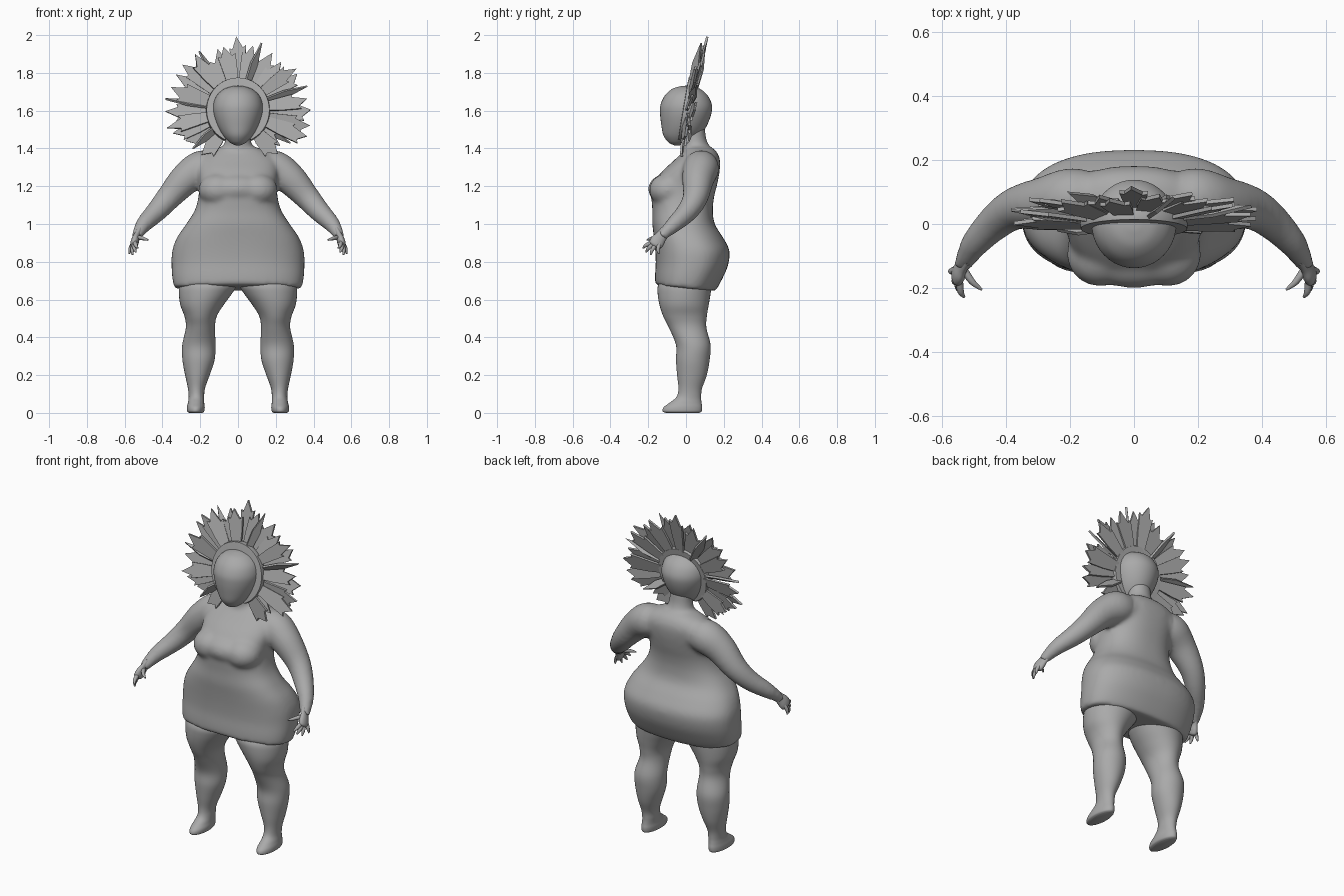
import bpy, bmesh, math, random
from mathutils import Vector, Matrix

if "Cube" in bpy.data.objects:
    bpy.data.objects.remove(bpy.data.objects["Cube"])

random.seed(5)
grey = bpy.data.materials.new("plain_grey")
grey.diffuse_color = (0.4, 0.4, 0.4, 1)
grey.use_nodes = True
grey.node_tree.nodes["Principled BSDF"].inputs["Base Color"].default_value = grey.diffuse_color


def spline(rows, sub=5):
    """Catmull-Rom interpolation of equal-length number rows."""
    out = []
    for i in range(len(rows) - 1):
        p = [rows[max(0, min(len(rows) - 1, i + k))] for k in (-1, 0, 1, 2)]
        for s in range(sub):
            t = s / sub
            out.append([0.5 * (2 * b + (c - a) * t + (2 * a - 5 * b + 4 * c - d) * t * t
                               + (3 * b - a - 3 * c + d) * t ** 3) for a, b, c, d in zip(*p)])
    return out + [list(rows[-1])]


def skin(bm, rings):
    """Bridge rings of points into a closed tube."""
    vs = [[bm.verts.new(p) for p in r] for r in rings]
    n = len(vs[0])
    for a, b in zip(vs, vs[1:]):
        for i in range(n):
            bm.faces.new((a[i], a[(i + 1) % n], b[(i + 1) % n], b[i]))
    bm.faces.new(vs[0][::-1])
    bm.faces.new(vs[-1])


def stack(bm, rows, n=40, power=2.0, tilt=None):
    """Horizontal sections: (z, centre x, half width, front y, back y)."""
    rings = []
    for z, cx, rx, yf, yb in spline(rows):
        ring = []
        for i in range(n):
            a = 2 * math.pi * i / n
            c, s = math.cos(a), math.sin(a)
            x = cx + rx * math.copysign(abs(c) ** (2 / power), c)
            y = (yf + yb) / 2 + (yb - yf) / 2 * math.copysign(abs(s) ** (2 / power), s)
            ring.append((x, y, z + (tilt(z, y) if tilt else 0)))
        rings.append(ring)
    skin(bm, rings)


def tube(bm, rows, sx=1, n=20, flat=1.0):
    """Round tube through (x, y, z, radius)."""
    pts = spline(rows)
    rings = []
    for i, p in enumerate(pts):
        t = (Vector(pts[min(i + 1, len(pts) - 1)][:3]) - Vector(pts[max(i - 1, 0)][:3])).normalized()
        u = Vector((1, 0, 0))
        u = (u - u.dot(t) * t).normalized()
        v = t.cross(u)
        ring = []
        for k in range(n):
            a = 2 * math.pi * k / n
            q = Vector(p[:3]) + p[3] * (u * math.cos(a) * flat + v * math.sin(a))
            ring.append((q.x * sx, q.y, q.z))
        rings.append(ring)
    skin(bm, rings)


def ball(bm, centre, radii):
    m = Matrix.Translation(centre) @ Matrix.Diagonal((*radii, 1))
    bmesh.ops.create_uvsphere(bm, u_segments=32, v_segments=20, radius=1, matrix=m)


def finish(name, bm, smooth=True, mirror=False, blend=None):
    bmesh.ops.recalc_face_normals(bm, faces=bm.faces)
    me = bpy.data.meshes.new(name)
    bm.to_mesh(me)
    bm.free()
    me.materials.append(grey)
    ob = bpy.data.objects.new(name, me)
    bpy.context.collection.objects.link(ob)
    if mirror:
        ob.modifiers.new("mirror", 'MIRROR')
    if blend:
        r = ob.modifiers.new("fuse", 'REMESH')
        r.mode, r.voxel_size, r.use_smooth_shade = 'VOXEL', 0.011, True
        s = ob.modifiers.new("soften", 'SMOOTH')
        s.factor, s.iterations = 0.5, blend
    if smooth:
        me.polygons.foreach_set("use_smooth", [True] * len(me.polygons))
        if not blend:
            bpy.ops.object.select_all(action='DESELECT')
            bpy.context.view_layer.objects.active = ob
            ob.select_set(True)
            bpy.ops.object.shade_smooth_by_angle(angle=math.radians(50))
    return ob


# Torso with skirt, bust, neck and arms fused together
bm = bmesh.new()
hem = lambda z, y: -0.1 * (y + 0.05) * max(0, min(1, (0.85 - z) / 0.17))
stack(bm, [(0.665, 0, .337, -.164, .155), (0.72, 0, .348, -.164, .188), (0.79, 0, .352, -.16, .222),
           (0.86, 0, .348, -.163, .23), (0.93, 0, .322, -.17, .195), (1.0, 0, .274, -.178, .152),
           (1.07, 0, .23, -.178, .142), (1.14, 0, .21, -.182, .148), (1.21, 0, .207, -.176, .165),
           (1.28, 0, .215, -.124, .178), (1.34, 0, .205, -.06, .18), (1.385, 0, .15, -.015, .16),
           (1.41, 0, .085, 0, .128)], n=64, power=2.4, tilt=hem)
stack(bm, [(1.34, 0, .12, -.03, .16), (1.40, 0, .082, -.014, .13), (1.45, 0, .067, -.015, .108),
           (1.52, 0, .066, -.015, .10)])
ball(bm, (0, -.1, 1.185), (.17, .1, .08))
for s in (1, -1):
    ball(bm, (s * .105, -.095, 1.18), (.105, .1, .088))
    tube(bm, [(.10, .085, 1.30, .08), (.19, .08, 1.295, .096), (.275, .064, 1.24, .086),
              (.365, .05, 1.142, .068), (.43, .008, 1.068, .057), (.494, -.058, 1.003, .045),
              (.525, -.108, .957, .033), (.537, -.13, .932, .028)], s)
finish("torso_and_arms", bm, blend=12)

# Legs with feet, tucked under the skirt hem
bm = bmesh.new()
stack(bm, [(0, .224, .034, -.105, .07), (.008, .224, .045, -.123, .083), (.03, .223, .047, -.118, .086),
           (.055, .222, .043, -.085, .082), (.085, .22, .041, -.05, .08), (.13, .22, .045, -.04, .085),
           (.2, .215, .065, -.047, .11), (.28, .209, .085, -.053, .125), (.36, .207, .088, -.053, .13),
           (.45, .199, .077, -.09, .108), (.51, .198, .085, -.12, .11), (.57, .191, .114, -.14, .12),
           (.63, .173, .14, -.15, .13), (.675, .158, .152, -.148, .135), (.72, .148, .14, -.12, .13),
           (.78, .14, .12, -.1, .12)])
finish("legs", bm, mirror=True)

# Hands: flat palm, four fingers and a thumb
bm = bmesh.new()
tube(bm, [(.52, -.105, .965, .03), (.535, -.13, .935, .031), (.545, -.15, .91, .038),
          (.552, -.163, .887, .034), (.554, -.168, .878, .012)], flat=.55)
fingers = [((.545, -.185, .9), (.53, -.228, .872)), ((.55, -.175, .892), (.54, -.212, .85)),
           ((.553, -.16, .89), (.558, -.187, .836)), ((.556, -.142, .895), (.575, -.145, .842)),
           ((.53, -.145, .93), (.475, -.205, .915))]
for a, b in fingers:
    a, b = Vector(a), Vector(b)
    mid = a.lerp(b, .55) + Vector((.004, -.004, .002))
    tube(bm, [(*a, .012), (*mid, .01), (*b, .004)], n=10)
finish("hands", bm, mirror=True)

# Egg-shaped head
bm = bmesh.new()
stack(bm, [(1.416, 0, .012, -.06, -.035), (1.424, 0, .03, -.08, -.015), (1.437, 0, .05, -.098, .02),
           (1.47, 0, .08, -.12, .075), (1.52, 0, .108, -.13, .11), (1.58, 0, .128, -.137, .133),
           (1.63, 0, .131, -.135, .137), (1.68, 0, .113, -.112, .115), (1.715, 0, .073, -.073, .075),
           (1.729, 0, .03, -.03, .03), (1.732, 0, .004, -.004, .004)])
finish("head", bm)

# Leaning frame shared by the band and the petals
centre, X = Vector((0, .005, 1.6)), Vector((1, 0, 0))
up = Vector((0, .17, 1)).normalized()
front = Vector((0, -1, .17)).normalized()

# Band around the head, open under the chin
bm = bmesh.new()
rings = []
for i in range(49):
    a = math.radians(-66 + 312 * i / 48)
    d = X * math.cos(a) + up * math.sin(a)
    e = X * math.cos(a) * .122 + up * math.sin(a) * .13
    rings.append([centre + e + d * r + front * f for r, f in
                  ((0, .022), (.044, .02), (.048, -.005), (.036, -.03), (0, -.03))])
skin(bm, rings)
finish("face_band", bm)

# Broad notched petals and narrow spikes radiating from the band
bm = bmesh.new()
count = 29
for i in range(count):
    th = math.radians(-50 + 280 * i / (count - 1) + (0 if i == 14 else random.uniform(-2.5, 2.5)))
    d = (X * math.cos(th) + up * math.sin(th) - front * .07).normalized()
    length = .405 if i == 14 else random.uniform(.335, .38) + .02 * abs(math.cos(th))
    if math.sin(th) < -.4:
        length *= .82
    w = front.cross(d).normalized()
    spike = i % 5 == 2
    turn = .8 * random.choice((-1, 1)) if spike else random.uniform(-.22, .22)
    w = Matrix.Rotation(turn, 3, d) @ w
    nrm = d.cross(w).normalized()
    base = centre - front * (.012 * (i % 3 - 1))
    k = random.uniform(1.0, 1.25) * random.choice((-1, 1))
    # tapered blade with one or two steps toward an off-centre tip
    if spike:
        shape = [(.14, -.016), (.7 * length, -.024), (1.03 * length, 0), (.7 * length, .022), (.14, .016)]
    else:
        a, b = random.uniform(.78, .86), random.uniform(.82, .92)
        shape = [(.14, -.022), (a * length, -.042), ((a - .02) * length, -.028), (length, -.008),
                 ((b - .03) * length, .024), (b * length, .04), (.62 * length, .034), (.14, .022)]
    sides = [[bm.verts.new(base + d * r + w * (o * k) + nrm * h) for r, o in shape]
             for h in (-.006, .006)]
    bm.faces.new(sides[0][::-1])
    bm.faces.new(sides[1])
    for m in range(len(shape)):
        q = (m + 1) % len(shape)
        bm.faces.new((sides[0][m], sides[0][q], sides[1][q], sides[1][m]))
finish("petals", bm, smooth=False)
